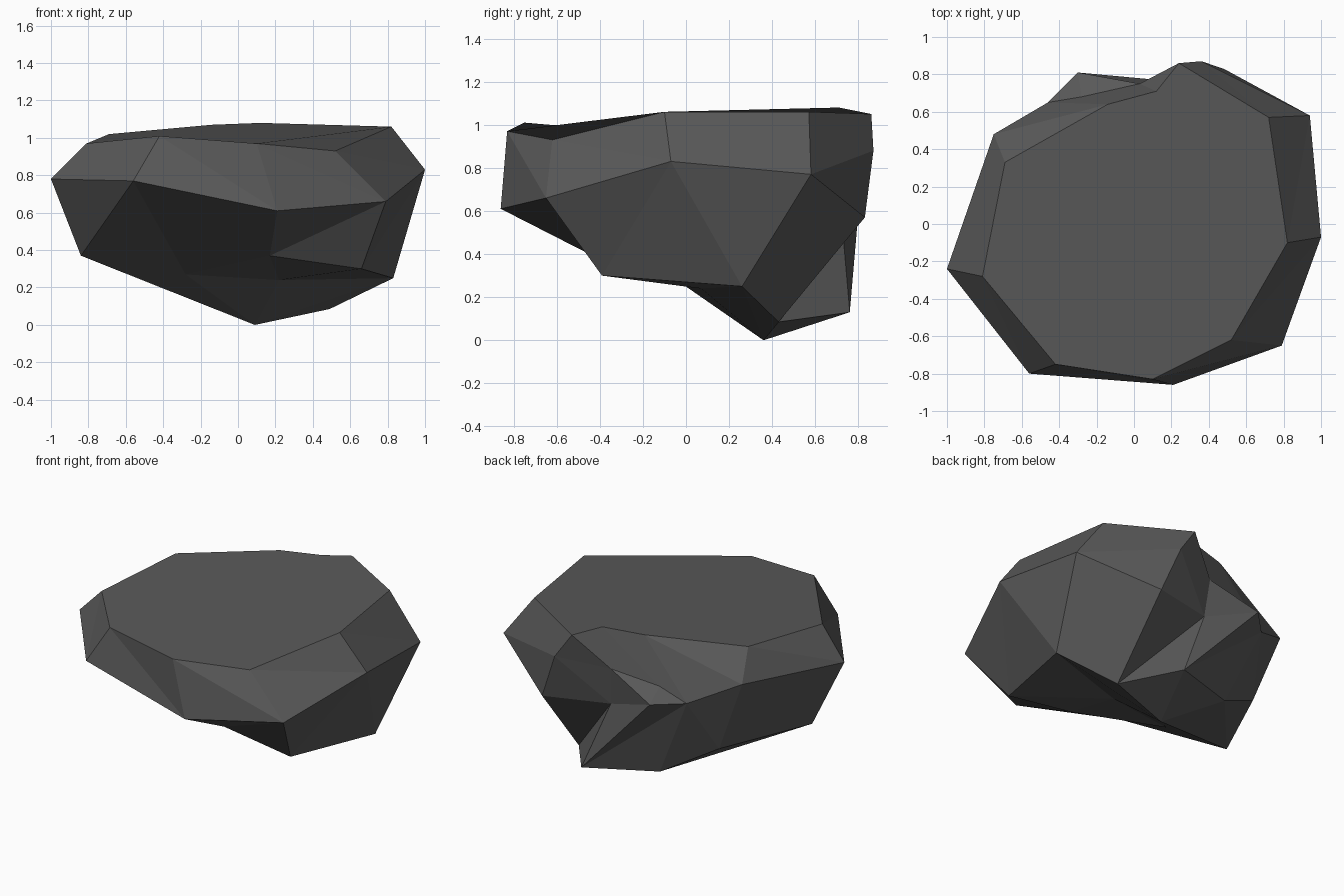
import bpy
import bmesh

default = bpy.data.objects.get("Cube")
if default:
    bpy.data.objects.remove(default, do_unlink=True)

stone = bpy.data.materials.new("dark_grey_stone")
stone.use_nodes = True
colour = (0.1, 0.1, 0.1, 1)
stone.diffuse_color = colour
stone.node_tree.nodes["Principled BSDF"].inputs["Base Color"].default_value = colour

bm = bmesh.new()


def ring(points):
    return [bm.verts.new(p) for p in points]


def face(*corners):
    return bm.faces.new(corners)


def zip_rings(upper, lower, steps):
    """Join two closed rings with triangles; u / d says which ring advances."""
    i = j = 0
    for step in steps:
        a, b = upper[i % len(upper)], lower[j % len(lower)]
        if step == "u":
            i += 1
            face(a, b, upper[i % len(upper)])
        else:
            j += 1
            face(a, b, lower[j % len(lower)])


def fan(centre, path):
    for a, b in zip(path, path[1:]):
        face(centre, a, b)


# Flat top outline
top = ring([(.72, .57, 1.06), (.24, .86, 1.05), (.12, .71, 1.08), (-.14, .64, 1.07),
            (-.69, .33, 1.02), (-.81, -.28, .97), (-.42, -.75, 1.01),
            (.1, -.83, .97), (.52, -.62, .93), (.82, -.1, 1.06)])

# Widest outline, below the bevel
rim = ring([(.94, .58, .77), (.36, .87, .88), (.03, .75, .84), (-.28, .68, .78),
            (-.46, .65, .7), (-.75, .48, .84), (-1, -.24, .78), (-.56, -.8, .77),
            (.21, -.86, .61), (.79, -.65, .66), (1, -.07, .83)])

# Lower outline, including the broken notch at the back
lower = ring([(.83, .26, .25), (.49, .43, .085), (.48, .83, .57), (.05, .72, .59),
              (-.3, .81, .71), (.24, .76, .13), (-.22, .59, .16), (-.56, .45, .35),
              (-.84, -.13, .37), (-.28, -.03, .27), (.17, -.39, .37), (.66, -.39, .3)])
(right, keel, chip, notch, ledge, heel, back_foot, back_left,
 left, belly, front, front_right) = lower

# Underside points
tip, hollow = ring([(.09, .36, 0), (.22, .07, .24)])

# Top, bevel and walls
face(*top)
zip_rings(top, rim, "du" * 3 + "d" + "du" * 7)
zip_rings(rim, lower, "ddududuuddduududduudud" + "u")

# Notch
fan(notch, [ledge, heel, keel, chip])

# Underside
fan(tip, [keel, heel, back_foot, left, belly, hollow, right, keel])
fan(hollow, [belly, front, front_right, right])
face(back_foot, back_left, left)

bmesh.ops.recalc_face_normals(bm, faces=bm.faces)
mesh = bpy.data.meshes.new("rock")
bm.to_mesh(mesh)
bm.free()
mesh.materials.append(stone)
rock = bpy.data.objects.new("rock", mesh)
bpy.context.collection.objects.link(rock)
